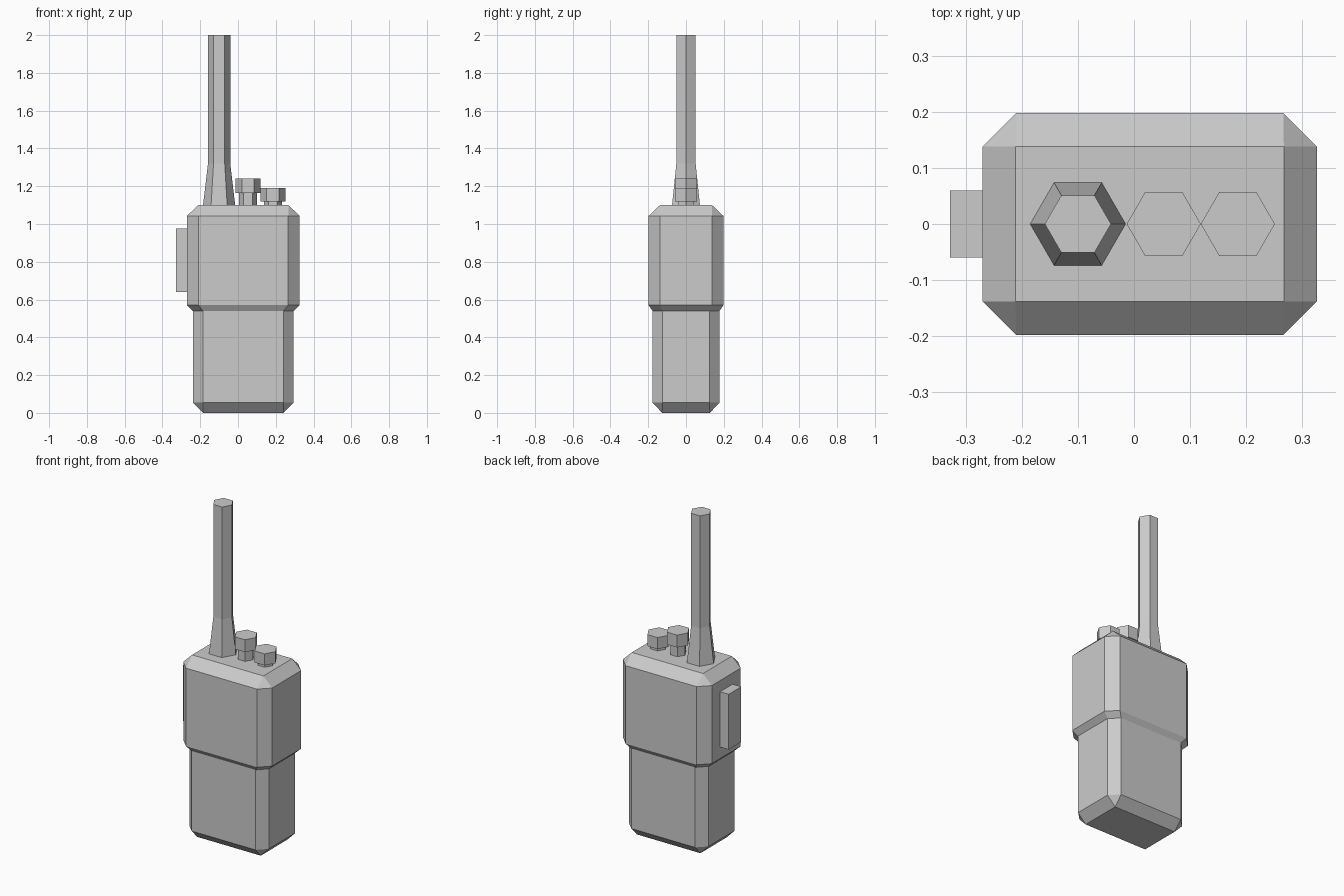
import bpy, bmesh
from math import cos, sin, pi

if "Cube" in bpy.data.objects:
    bpy.data.objects.remove(bpy.data.objects["Cube"])

BODY_X = 0.028


def loft(name, rings, location):
    """Skin a stack of equal-length rings and cap both ends."""
    bm = bmesh.new()
    loops = [[bm.verts.new(p) for p in ring] for ring in rings]
    n = len(loops[0])
    for low, high in zip(loops, loops[1:]):
        for i in range(n):
            j = (i + 1) % n
            bm.faces.new((low[i], low[j], high[j], high[i]))
    bm.faces.new(loops[0][::-1])
    bm.faces.new(loops[-1])
    bmesh.ops.remove_doubles(bm, verts=bm.verts, dist=1e-5)
    bmesh.ops.recalc_face_normals(bm, faces=bm.faces)
    mesh = bpy.data.meshes.new(name)
    bm.to_mesh(mesh)
    bm.free()
    obj = bpy.data.objects.new(name, mesh)
    obj.location = location
    bpy.context.collection.objects.link(obj)
    return obj


def chamfered_rect(hx, hy, c, z):
    """Rectangle ring with cut corners; c = 0 gives sharp corners."""
    return [(hx, -hy + c, z), (hx, hy - c, z), (hx - c, hy, z), (-hx + c, hy, z),
            (-hx, hy - c, z), (-hx, -hy + c, z), (-hx + c, -hy, z), (hx - c, -hy, z)]


def hexagon(r, z):
    return [(r * cos(i * pi / 3), r * sin(i * pi / 3), z) for i in range(6)]


# Body: narrow grip flaring into a wider head, bevelled at both ends
loft("body", [chamfered_rect(*r) for r in (
    (0.213, 0.126, 0, 0),
    (0.267, 0.178, 0.053, 0.055),
    (0.267, 0.178, 0.053, 0.54),
    (0.298, 0.198, 0.06, 0.57),
    (0.298, 0.198, 0.06, 1.043),
    (0.239, 0.138, 0, 1.10))], (BODY_X, 0, 0))

# Antenna with flared base
loft("antenna", [hexagon(0.085, 1.10), hexagon(0.059, 1.32), hexagon(0.059, 2.0)],
     (-0.10, 0, 0))

# Control knobs on thin stems
for name, x, bottom, top in (("tall_knob", 0.053, 1.165, 1.24),
                             ("short_knob", 0.185, 1.12, 1.19)):
    loft(name, [hexagon(0.047, 1.10), hexagon(0.047, bottom),
                hexagon(0.066, bottom), hexagon(0.066, top)], (x, 0, 0))

# Push-to-talk button on the left side
bpy.ops.mesh.primitive_cube_add(size=1, location=(-0.294, 0, 0.808))
button = bpy.context.object
button.name = "talk_button"
button.scale = (0.068, 0.12, 0.335)
